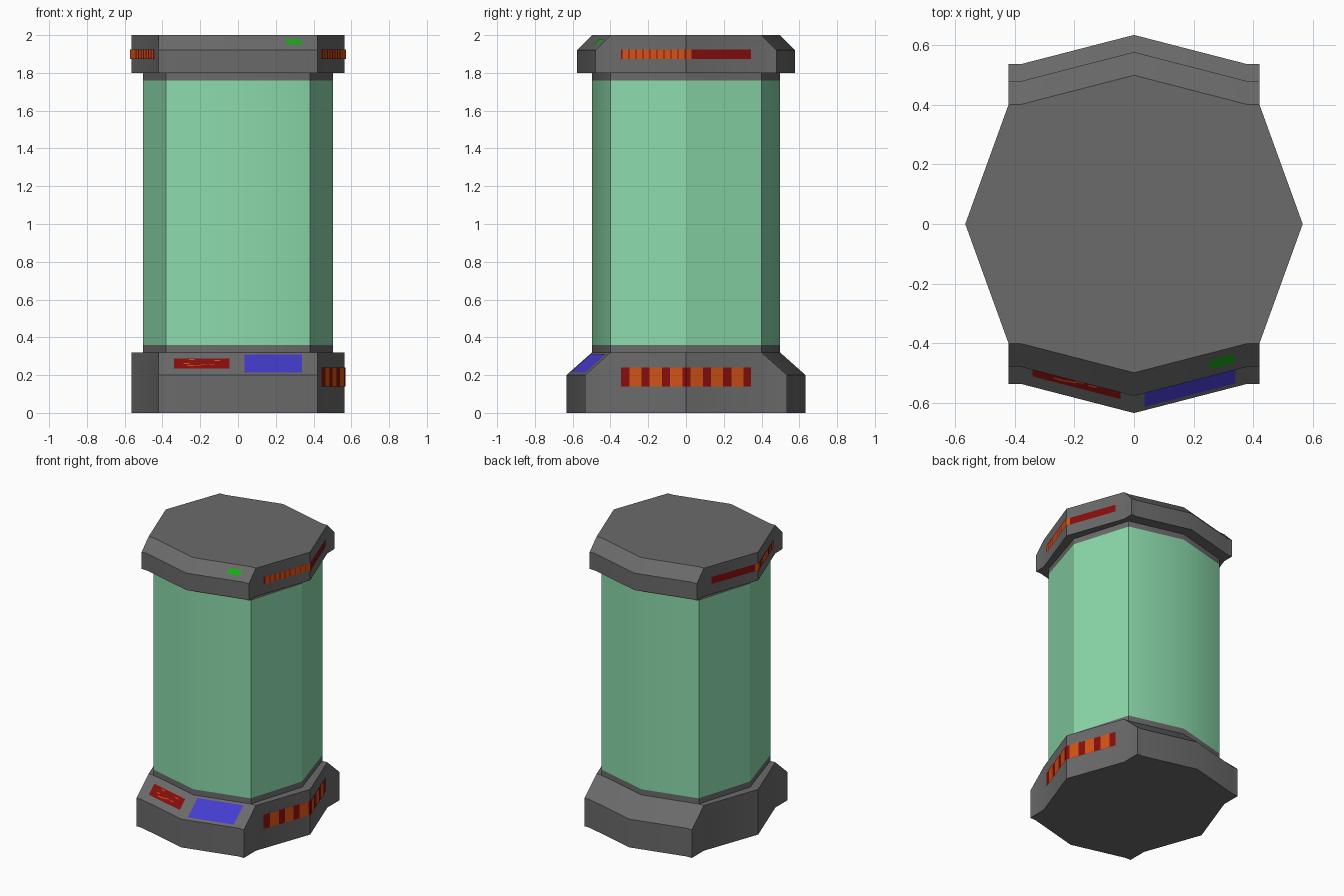
import bpy, bmesh, random

old = bpy.data.objects.get("Cube")
if old:
    bpy.data.objects.remove(old, do_unlink=True)
random.seed(4)


def material(name, rgb):
    m = bpy.data.materials.new(name)
    m.use_nodes = True
    m.diffuse_color = (*rgb, 1)
    bsdf = m.node_tree.nodes["Principled BSDF"]
    bsdf.inputs["Base Color"].default_value = (*rgb, 1)
    bsdf.inputs["Roughness"].default_value = 0.7
    return m


GREY = material("dark grey metal", (0.145, 0.145, 0.147))
GLASS = material("pale green glass", (0.26, 0.70, 0.41))
RED = material("dark red", (0.25, 0.004, 0.004))
ORANGE = material("orange", (0.65, 0.085, 0.008))
BLUE = material("blue", (0.06, 0.045, 0.62))
GREEN = material("green", (0.01, 0.40, 0.01))


def finish(name, bm, mat):
    mesh = bpy.data.meshes.new(name)
    bm.to_mesh(mesh)
    bm.free()
    mesh.materials.append(mat)
    ob = bpy.data.objects.new(name, mesh)
    bpy.context.collection.objects.link(ob)
    return ob


def full_outline(quarter):
    """Mirror a quarter outline, running from +x to +y, into a closed loop."""
    half = quarter + [(-x, y) for x, y in quarter[-2::-1]]
    return half + [(x, -y) for x, y in half[-2:0:-1]]


def loft(name, levels, mat):
    """Skin a stack of (height, quarter outline) levels and cap both ends."""
    bm = bmesh.new()
    rings = [[bm.verts.new((x, y, z)) for x, y in full_outline(q)] for z, q in levels]
    for low, high in zip(rings, rings[1:]):
        for i in range(len(low)):
            j = (i + 1) % len(low)
            bm.faces.new((low[i], low[j], high[j], high[i]))
    bm.faces.new(rings[0][::-1])
    bm.faces.new(rings[-1])
    bmesh.ops.remove_doubles(bm, verts=bm.verts, dist=0.0005)
    bmesh.ops.recalc_face_normals(bm, faces=bm.faces)
    ob = finish(name, bm, mat)
    bpy.ops.object.select_all(action='DESELECT')
    ob.select_set(True)
    bpy.context.view_layer.objects.active = ob
    bpy.ops.object.shade_smooth_by_angle(angle=0.5236)
    return ob


def housing(flare):
    y = 0.40 + flare
    return [(0.565, 0), (0.42, 0.40), (0.42, y), (0.38, y), (0, y + 0.098)]


TUBE = [(0.503, 0), (0.38, 0.40), (0, 0.498)]

# Main bodies
loft("base", [(0, housing(0.135)), (0.2, housing(0.135)), (0.32, housing(0))], GREY)
loft("lower_collar", [(0.32, TUBE), (0.36, TUBE)], GREY)
loft("glass_tube", [(0.36, TUBE), (1.76, TUBE)], GLASS)
loft("upper_collar", [(1.76, TUBE), (1.8, TUBE)], GREY)
loft("cap", [(1.8, housing(0.078)), (1.92, housing(0.078)), (2, housing(0))], GREY)


def plates(name, rects, surface, mat, outward):
    """Thin painted rectangles (u0, u1, z0, z1) laid on a surface."""
    bm = bmesh.new()
    for u0, u1, z0, z1 in rects:
        corners = [(u0, z0), (u1, z0), (u1, z1), (u0, z1)]
        face = bm.faces.new([bm.verts.new(surface(u, z)) for u, z in corners])
        face.normal_update()
        if face.normal.dot(outward) < 0:
            face.normal_flip()
    return finish(name, bm, mat)


def side_surface(side, lift):
    return lambda y, z: (side * (0.565 - 0.3625 * abs(y) + lift), y, z)


def slope_surface(top, run, rise, lift):
    return lambda x, z: (x, -(0.498 - 0.258 * abs(x) + run * (top - z) / rise + lift), z + lift)


def bend(spans, z0, z1):
    """Split spans at the middle corner of the side."""
    out = []
    for a, b in spans:
        parts = [(a, 0), (0, b)] if a < 0 < b else [(a, b)]
        out += [(p, q, z0, z1) for p, q in parts]
    return out


# Hazard stripes on the left side of the base
x_out = (1, 0, 0)
plates("base_stripe_backing", bend([(-0.345, 0.345)], 0.14, 0.24),
       side_surface(1, 0.003), RED, x_out)
bars = [(-0.30 + 0.108 * i, -0.235 + 0.108 * i) for i in range(6)]
plates("base_stripe_bars", bend(bars, 0.14, 0.24), side_surface(1, 0.006), ORANGE, x_out)

# Narrow warning strips on both sides of the cap
for side, label in ((1, "left"), (-1, "right")):
    out = (side, 0, 0)
    plates(f"cap_strip_{label}", bend([(-0.345, 0.345)], 1.873, 1.923),
           side_surface(side, 0.003), RED, out)
    bars = [(-0.335 + 0.037 * i, -0.304 + 0.037 * i) for i in range(10)]
    plates(f"cap_strip_bars_{label}", bend(bars, 1.873, 1.923),
           side_surface(side, 0.006), ORANGE, out)

# Front control panels
front = (0, -1, 0.5)
plates("red_display", [(-0.34, -0.045, 0.233, 0.287)],
       slope_surface(0.32, 0.135, 0.12, 0.002), RED, front)
flecks = []
for i in range(8):
    x, z = random.uniform(-0.30, -0.11), random.uniform(0.24, 0.28)
    flecks.append((x, x + 0.03, z, z + 0.004))
plates("display_readout", flecks, slope_surface(0.32, 0.135, 0.12, 0.004), ORANGE, front)
plates("blue_screen", [(0.035, 0.34, 0.212, 0.308)],
       slope_surface(0.32, 0.135, 0.12, 0.002), BLUE, front)
plates("green_light", [(0.253, 0.335, 1.947, 1.978)],
       slope_surface(2, 0.078, 0.08, 0.002), GREEN, front)
